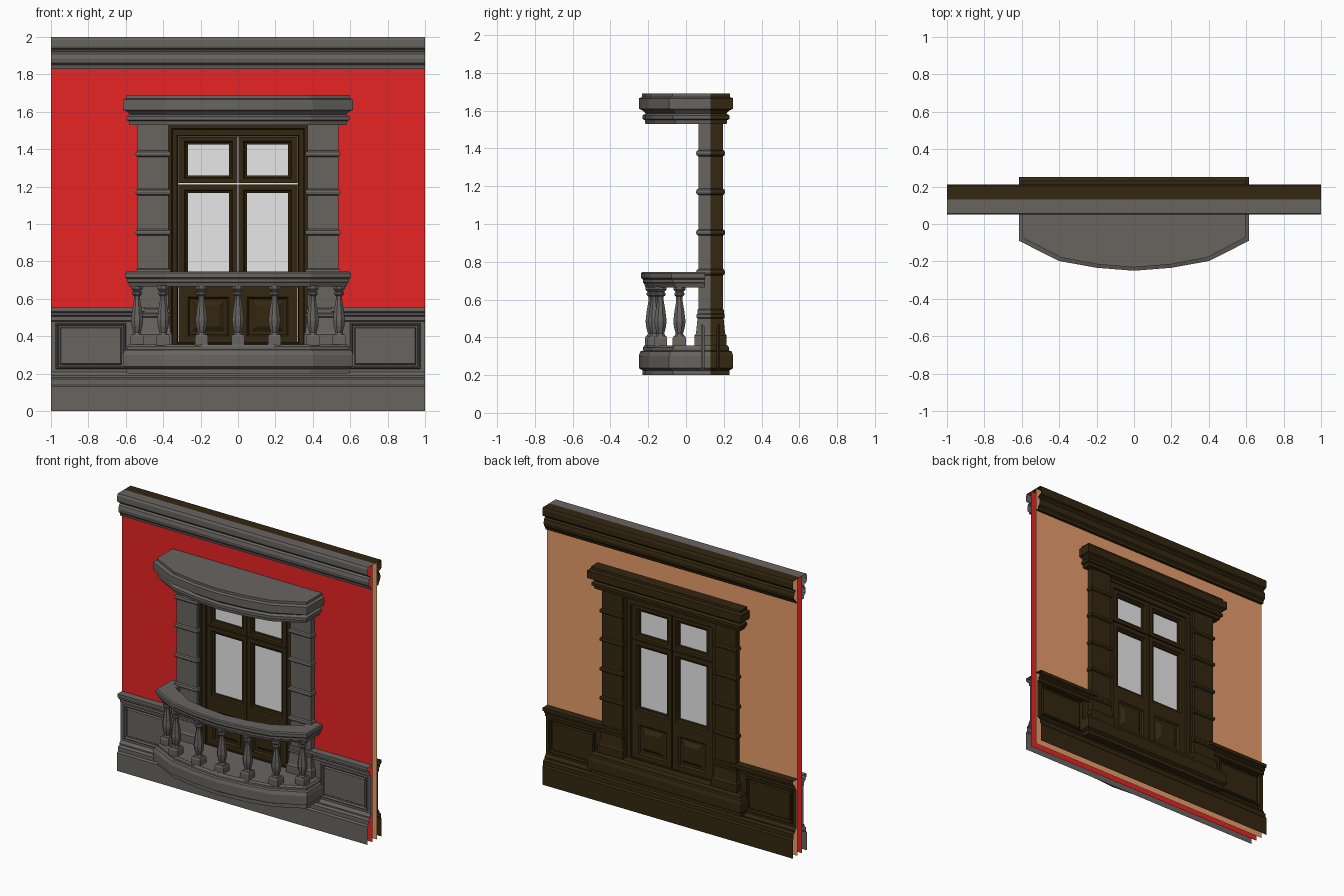
import bpy, bmesh, math

if "Cube" in bpy.data.objects:
    bpy.data.objects.remove(bpy.data.objects["Cube"])

MID = 0.13      # y of the plane between the outer and inner face of the wall


def material(name, r, g, b):
    m = bpy.data.materials.new(name)
    m.diffuse_color = (r, g, b, 1)
    m.use_nodes = True
    m.node_tree.nodes["Principled BSDF"].inputs["Base Color"].default_value = m.diffuse_color
    return m


STONE = material("grey stone", .138, .128, .118)
WOOD = material("dark wood", .034, .020, .005)
RED = material("red plaster", .80, .018, .018)
ORANGE = material("orange plaster", .80, .337, .147)
GLASS = material("pale glass", .80, .80, .80)


def finish(name, bm, mat, side=0):
    """side 1 faces the street (-y), side -1 the room (+y), 0 is a closed solid"""
    bmesh.ops.remove_doubles(bm, verts=bm.verts, dist=1e-5)
    bmesh.ops.recalc_face_normals(bm, faces=bm.faces)
    bm.normal_update()
    if side and sum(f.normal.y * f.calc_area() for f in bm.faces) * side > 0:
        bmesh.ops.reverse_faces(bm, faces=bm.faces)
    me = bpy.data.meshes.new(name)
    bm.to_mesh(me)
    bm.free()
    me.materials.append(mat)
    ob = bpy.data.objects.new(name, me)
    bpy.context.collection.objects.link(ob)
    return ob


def loft(bm, rows, ring=False, cap_first=False, cap_last=False, loop=False):
    """skin rows of points; ring closes each row, loop joins last row to first"""
    vs = [[bm.verts.new(p) for p in row] for row in rows]
    pairs = list(zip(vs, vs[1:])) + ([(vs[-1], vs[0])] if loop else [])
    for a, b in pairs:
        n = len(a)
        for i in range(n if ring else n - 1):
            j = (i + 1) % n
            bm.faces.new((a[i], a[j], b[j], b[i]))
    if cap_first:
        bm.faces.new(vs[0])
    if cap_last:
        bm.faces.new(vs[-1])


def rect(x0, x1, z0, z1, d, s):
    y = MID - s * d
    return [(x0, y, z0), (x1, y, z0), (x1, y, z1), (x0, y, z1)]


def moulding(bm, profile, x0, x1, s):
    """straight run of (depth, z) profile along x"""
    loft(bm, [[(x, MID - s * d, z) for d, z in profile] for x in (x0, x1)])


def bow(i, end=MID):
    """bowed plan of the balcony, inset by i"""
    k = (.615 - i) / .615
    half = [(.615, -.09), (.4, -.198), (.2, -.234)]
    pts = [(-x * k, y + i) for x, y in half] + [(0, -.25 + i)]
    pts += [(x * k, y + i) for x, y in reversed(half)]
    return [(-.615 + i, end)] + pts + [(.615 - i, end)]


def straight(i):
    """shallow straight plan on the room side"""
    a = .615 - i
    return [(-a, MID), (-a, .25 - i), (a, .25 - i), (a, MID)]


CORNICE = [(.025, 1.83), (.045, 1.83), (.05, 1.85), (.062, 1.86), (.066, 1.885), (.06, 1.91),
           (.048, 1.92), (.055, 1.93), (.074, 1.938), (.08, 1.95), (.08, 1.985), (.073, 2), (0, 2)]
DADO_RAIL = [(.04, .48), (.05, .485), (.05, .505), (.062, .513), (.062, .525),
             (.078, .532), (.078, .555), (.025, .555)]
PLINTH = [(.08, 0), (.08, .13), (.07, .14), (.07, .17), (.055, .18), (.055, .19), (.04, .21)]
HEAD = [(.035, 1.53), (.032, 1.55), (.02, 1.555), (.02, 1.575), (.036, 1.585),
        (.022, 1.60), (0, 1.61), (0, 1.665), (.018, 1.672), (.018, 1.69)]
SLAB = [(.02, .20), (.02, .225), (0, .237), (0, .30), (.008, .325), (.022, .33), (.022, .345), (.03, .357)]

SIDES = ((1, "outer", STONE, RED), (-1, "inner", WOOD, ORANGE))
for s, tag, trim, plaster in SIDES:
    # plaster sheet around the window opening
    bm = bmesh.new()
    for x0, x1, z0, z1 in ((-1, -.45, 0, 2), (.45, 1, 0, 2), (-.45, .45, 0, .3), (-.45, .45, 1.55, 2)):
        bm.faces.new([bm.verts.new(p) for p in rect(x0, x1, z0, z1, .025, s)])
    finish(tag + "_wall", bm, plaster, s)

    # long mouldings
    bm = bmesh.new()
    moulding(bm, CORNICE, -1, 1, s)
    finish(tag + "_cornice", bm, trim, s)
    bm = bmesh.new()
    moulding(bm, PLINTH, -1, 1, s)
    finish(tag + "_plinth", bm, trim, s)

    # dado rail and framed panel on each side of the window
    bm = bmesh.new()
    for a, b in ((-1, -.5), (.5, 1)):
        moulding(bm, DADO_RAIL, a, b, s)
        p0, p1 = (a + .025, b - .1) if a < 0 else (a + .1, b - .025)
        rows = [rect(a, b, .2, .485, .04, s)]
        for i, d in ((0, .04), (.004, .05), (.01, .05), (.014, .032), (.022, .032), (.028, .042)):
            rows.append(rect(p0 + i, p1 - i, .225 + i, .472 - i, d, s))
        loft(bm, rows, ring=True, cap_last=True)
    finish(tag + "_dado", bm, trim, s)

    # pilasters with pedestal and four ring bands
    prof = [(.02, .34), (.02, .41), (.012, .42), (.004, .5), (.01, .505), (.01, .52),
            (.005, .525), (.005, .545), (0, .55)]
    for z in (.745, .955, 1.17, 1.375):
        prof += [(0, z - .017), (.009, z - .011), (.012, z), (.009, z + .011), (0, z + .017)]
    prof.append((0, 1.54))
    bm = bmesh.new()
    for m in (-1, 1):
        loft(bm, [[(m * (.372 - e), MID, z), (m * (.372 - e), MID - s * (.065 + e), z),
                   (m * (.536 + e), MID - s * (.065 + e), z), (m * (.536 + e), MID, z)] for e, z in prof])
    finish(tag + "_pilasters", bm, trim, s)

    # window head and balcony slab: bowed outside, straight inside
    plan = bow if s == 1 else straight
    for name, prof in (("window_head", HEAD), ("balcony_slab", SLAB)):
        bm = bmesh.new()
        loft(bm, [[(x, y, z) for x, y in plan(i)] for i, z in prof], cap_first=True, cap_last=True)
        finish(tag + "_" + name, bm, trim, s)

    # fixed window frame
    bm = bmesh.new()
    loft(bm, [rect(-x, x, z0, z1, d, s) for x, z0, z1, d in (
        (.385, .34, 1.54, .045), (.355, .355, 1.51, .045), (.35, .358, 1.505, .038),
        (.325, .365, 1.472, .038), (.32, .37, 1.467, .0))], ring=True)
    finish(tag + "_window_frame", bm, WOOD, s)

    # window leaves: two fanlights, two casements with a raised lower panel
    bm = bmesh.new()
    for m in (-1, 1):
        for z0, z1, g0, g1 in ((1.219, 1.466, 1.26, 1.425), (.66, 1.211, .73, 1.165)):
            rows = [(.003, .319, z0, z1, 0), (.003, .319, z0, z1, .03),
                    (.03, .286, g0 - .018, g1 + .018, .03), (.037, .279, g0 - .011, g1 + .011, .02),
                    (.048, .268, g0, g1, .018), (.048, .268, g0, g1, .003)]
            loft(bm, [rect(m * a, m * b, c, e, d, s) for a, b, c, e, d in rows], ring=True)
        rows = [rect(m * .003, m * .319, .365, .66, .0, s), rect(m * .003, m * .319, .365, .66, .03, s)]
        for i, d in ((0, .03), (.01, .018), (.025, .018), (.045, .03), (.052, .034)):
            rows.append(rect(m * (.048 + i), m * (.268 - i), .4 + i, .61 - i, d, s))
        loft(bm, rows, ring=True, cap_last=True)
    finish(tag + "_window_leaves", bm, WOOD, s)

# glass plate
bm = bmesh.new()
loft(bm, [rect(-.32, .32, .66, 1.467, d, 1) for d in (.003, -.003)], ring=True, cap_first=True, cap_last=True)
finish("window_glass", bm, GLASS)

# bowed handrail
RAIL = [(.035, .665), (.028, .685), (.022, .69), (.022, .705), (.012, .715), (.012, .738),
        (.018, .745), (.105, .745), (.11, .738), (.11, .715), (.1, .7), (.09, .665)]
bm = bmesh.new()
loft(bm, [[(x, y, z) for x, y in bow(i, .1)] for i, z in RAIL], loop=True)
finish("balcony_handrail", bm, STONE, 1)

# turned balusters on square blocks
TURN = [(.03, .405), (.021, .42), (.031, .455), (.035, .485), (.028, .54), (.018, .595),
        (.018, .615), (.028, .623), (.028, .635), (.021, .64), (.034, .652), (.034, .67)]
bm = bmesh.new()
for x, y in ((-.54, -.035), (-.4, -.135), (-.195, -.168), (0, -.182), (.195, -.168), (.4, -.135), (.54, -.035)):
    for n, prof in ((8, TURN), (4, [(.05, .35), (.05, .395), (.042, .408)])):
        angles = [2 * math.pi * (k + .5) / n for k in range(n)]
        loft(bm, [[(x + r * math.cos(a), y + r * math.sin(a), z) for a in angles] for r, z in prof],
             ring=True, cap_first=True, cap_last=True)
finish("balusters", bm, STONE)
